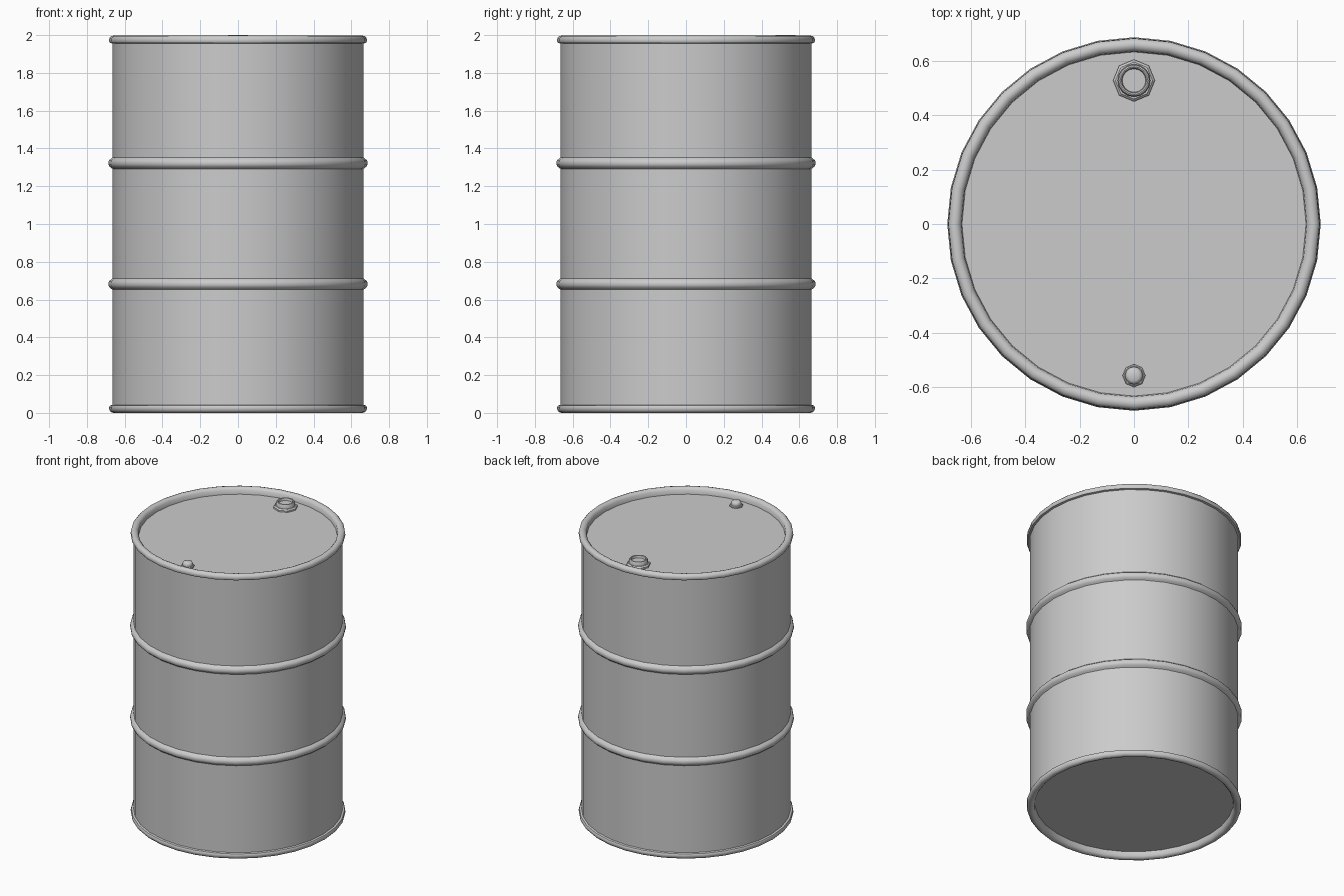
import bpy, bmesh, math

if "Cube" in bpy.data.objects:
    bpy.data.objects.remove(bpy.data.objects["Cube"])


def lathe(name, profile, sides, x=0.0, y=0.0, angle=40):
    """Revolve an (r, z) profile around z; both ends are closed with flat caps."""
    bm = bmesh.new()
    rings = []
    for r, z in profile:
        rings.append([bm.verts.new((r * math.cos(2 * math.pi * i / sides),
                                    r * math.sin(2 * math.pi * i / sides), z))
                      for i in range(sides)])
    for a, b in zip(rings, rings[1:]):
        for i in range(sides):
            j = (i + 1) % sides
            bm.faces.new((a[i], a[j], b[j], b[i]))
    bm.faces.new(rings[0][::-1])
    bm.faces.new(rings[-1])
    mesh = bpy.data.meshes.new(name)
    bm.to_mesh(mesh)
    bm.free()
    ob = bpy.data.objects.new(name, mesh)
    ob.location = (x, y, 0)
    bpy.context.collection.objects.link(ob)
    bpy.ops.object.select_all(action='DESELECT')
    ob.select_set(True)
    bpy.context.view_layer.objects.active = ob
    bpy.ops.object.shade_smooth_by_angle(angle=math.radians(angle))
    return ob


WALL, SIDES = 0.665, 32

# Bottom rim: recessed floor, rolled lip, then the wall
rim = [(0.632, 0.045), (0.635, 0.016), (0.645, 0.005), (0.658, 0.0),
       (0.672, 0.004), (0.681, 0.014), (0.683, 0.030), (0.678, 0.039), (WALL, 0.042)]


# Rolling hoop bulging out of the wall
def hoop(z):
    return [(WALL, z - 0.030), (0.672, z - 0.024), (0.682, z - 0.016), (0.686, z - 0.006),
            (0.686, z + 0.006), (0.682, z + 0.016), (0.672, z + 0.024), (WALL, z + 0.030)]


# Drum body: the top rim mirrors the bottom one
top_rim = [(r, 1.998 - z) for r, z in reversed(rim)]
lathe("drum_body", rim + hoop(0.682) + hoop(1.322) + top_rim, SIDES)

LID = 1.953

# Large bung: octagonal flange and a round plug with a recessed centre
lathe("large_bung_flange", [(0.077, LID - 0.004), (0.077, LID + 0.010), (0.068, LID + 0.018)],
      8, y=0.527, angle=30)
lathe("large_bung_plug", [(0.060, LID), (0.060, 1.990), (0.056, 1.998), (0.051, 2.0),
                          (0.046, 1.997), (0.043, 1.982)], 16, y=0.527)

# Small vent bung: octagonal flange and a domed plug
lathe("small_bung_flange", [(0.042, LID - 0.004), (0.042, LID + 0.008), (0.037, LID + 0.012)],
      8, y=-0.557, angle=30)
lathe("small_bung_plug", [(0.033, LID), (0.033, 1.976), (0.029, 1.986), (0.020, 1.991)],
      12, y=-0.557, angle=50)
